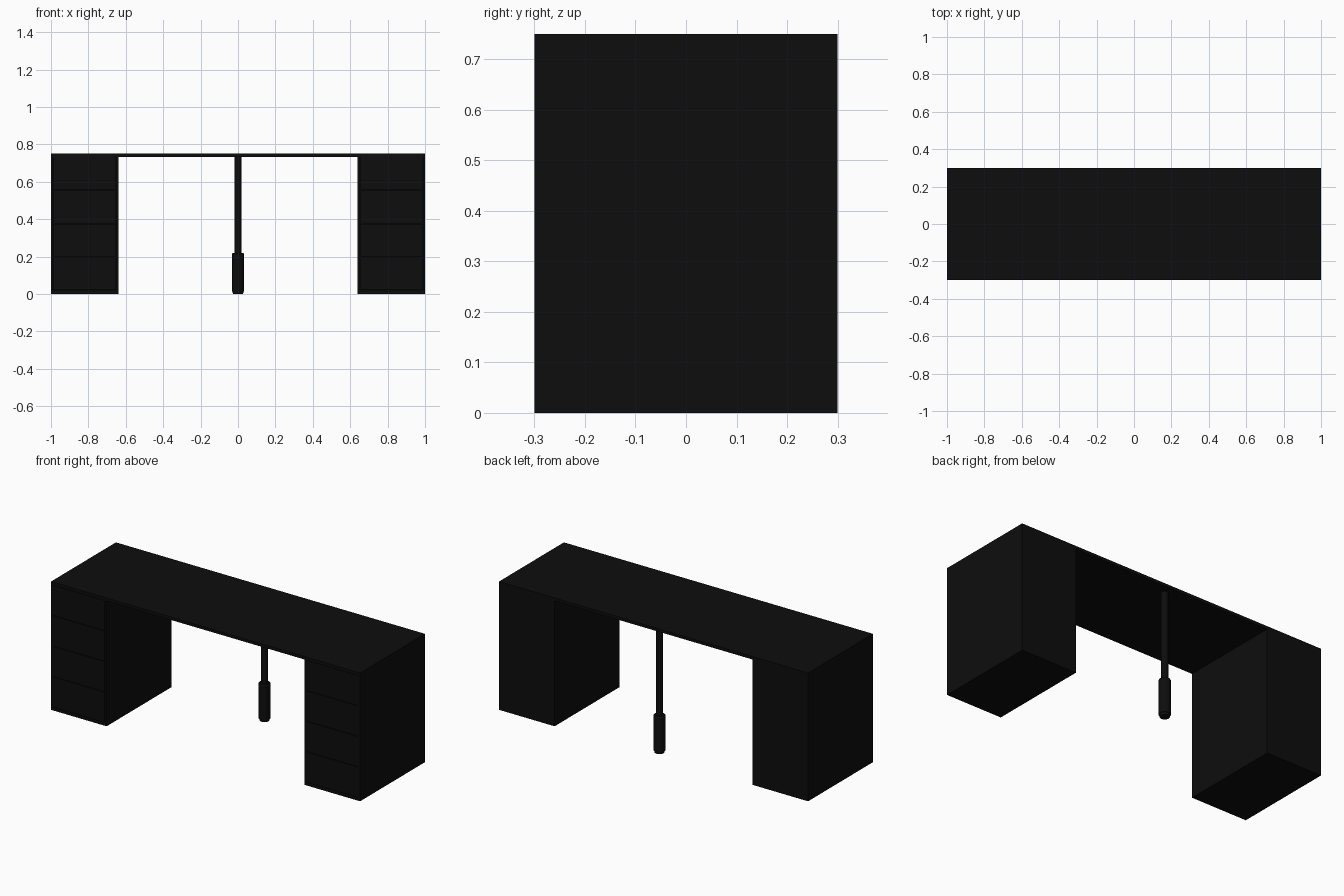
import bpy, bmesh, math

if "Cube" in bpy.data.objects:
    bpy.data.objects.remove(bpy.data.objects["Cube"])

mat = bpy.data.materials.new("black_paint")
mat.diffuse_color = (0.004, 0.004, 0.004, 1)
mat.use_nodes = True
mat.node_tree.nodes["Principled BSDF"].inputs["Base Color"].default_value = mat.diffuse_color


def add_mesh(name, bm):
    bmesh.ops.recalc_face_normals(bm, faces=bm.faces)
    me = bpy.data.meshes.new(name)
    bm.to_mesh(me)
    bm.free()
    ob = bpy.data.objects.new(name, me)
    bpy.context.collection.objects.link(ob)
    me.materials.append(mat)
    return ob


def box(name, x0, x1, y0, y1, z0, z1):
    bm = bmesh.new()
    bmesh.ops.create_cube(bm, size=1)
    for v in bm.verts:
        v.co = ((x0 + x1) / 2 + v.co.x * (x1 - x0),
                (y0 + y1) / 2 + v.co.y * (y1 - y0),
                (z0 + z1) / 2 + v.co.z * (z1 - z0))
    return add_mesh(name, bm)


def lathe(name, profile, y, sides=32):
    bm = bmesh.new()
    vs = [bm.verts.new((r, 0, z)) for r, z in profile]
    es = [bm.edges.new(p) for p in zip(vs, vs[1:])]
    bmesh.ops.spin(bm, geom=vs + es, cent=(0, 0, 0), axis=(0, 0, 1),
                   angle=2 * math.pi, steps=sides)
    bmesh.ops.remove_doubles(bm, verts=bm.verts, dist=1e-5)
    bmesh.ops.translate(bm, verts=bm.verts, vec=(0, y, 0))
    ob = add_mesh(name, bm)
    bpy.context.view_layer.objects.active = ob
    ob.select_set(True)
    bpy.ops.object.shade_smooth_by_angle(angle=math.radians(30))
    ob.select_set(False)
    return ob


TOP, UNDER = 0.75, 0.733
IN, OUT, D = 0.64, 1.0, 0.3

# Table top
box("table_top", -OUT, OUT, -D, D, UNDER, TOP)

# Drawer pedestals
pitch = (UNDER - 0.018) / 4
for side, s in (("left", -1), ("right", 1)):
    def sbox(name, a, b, *rest):
        return box(f"{side}_{name}", min(s * a, s * b), max(s * a, s * b), *rest)

    t = 0.012
    sbox("cabinet_body", IN, OUT, -D + 0.018, D, 0, UNDER)
    sbox("cabinet_inner_edge", IN, IN + t, -D, -D + 0.018, 0, UNDER)
    sbox("cabinet_outer_edge", OUT - t, OUT, -D, -D + 0.018, 0, UNDER)
    sbox("cabinet_plinth", IN + t, OUT - t, -D, -D + 0.018, 0, 0.018)
    for i in range(4):
        z0 = 0.018 + i * pitch
        front = sbox(f"drawer_front_{i + 1}", IN + t + 0.002, OUT - t - 0.002,
                     -D, -D + 0.018, z0 + 0.002, z0 + pitch - 0.002)
        # Round finger hole
        bm = bmesh.new()
        bmesh.ops.create_cone(bm, cap_ends=True, segments=24, radius1=0.013,
                              radius2=0.013, depth=0.1)
        for v in bm.verts:
            v.co = (s * 0.82 + v.co.x, -D + v.co.z, z0 + pitch - 0.035 + v.co.y)
        cutter = add_mesh(f"{side}_hole_cutter_{i + 1}", bm)
        cutter.hide_render = True
        cutter.hide_set(True)
        mod = front.modifiers.new("finger_hole", "BOOLEAN")
        mod.operation = 'DIFFERENCE'
        mod.solver = 'EXACT'
        mod.object = cutter

# Adjustable middle leg near the back
lathe("middle_leg_tube", [(0, 0.2), (0.019, 0.2), (0.019, UNDER), (0, UNDER)], 0.245)
lathe("middle_leg_foot", [(0, 0), (0.027, 0), (0.029, 0.012), (0.032, 0.014),
                          (0.032, 0.214), (0.028, 0.22), (0, 0.22)], 0.245)
